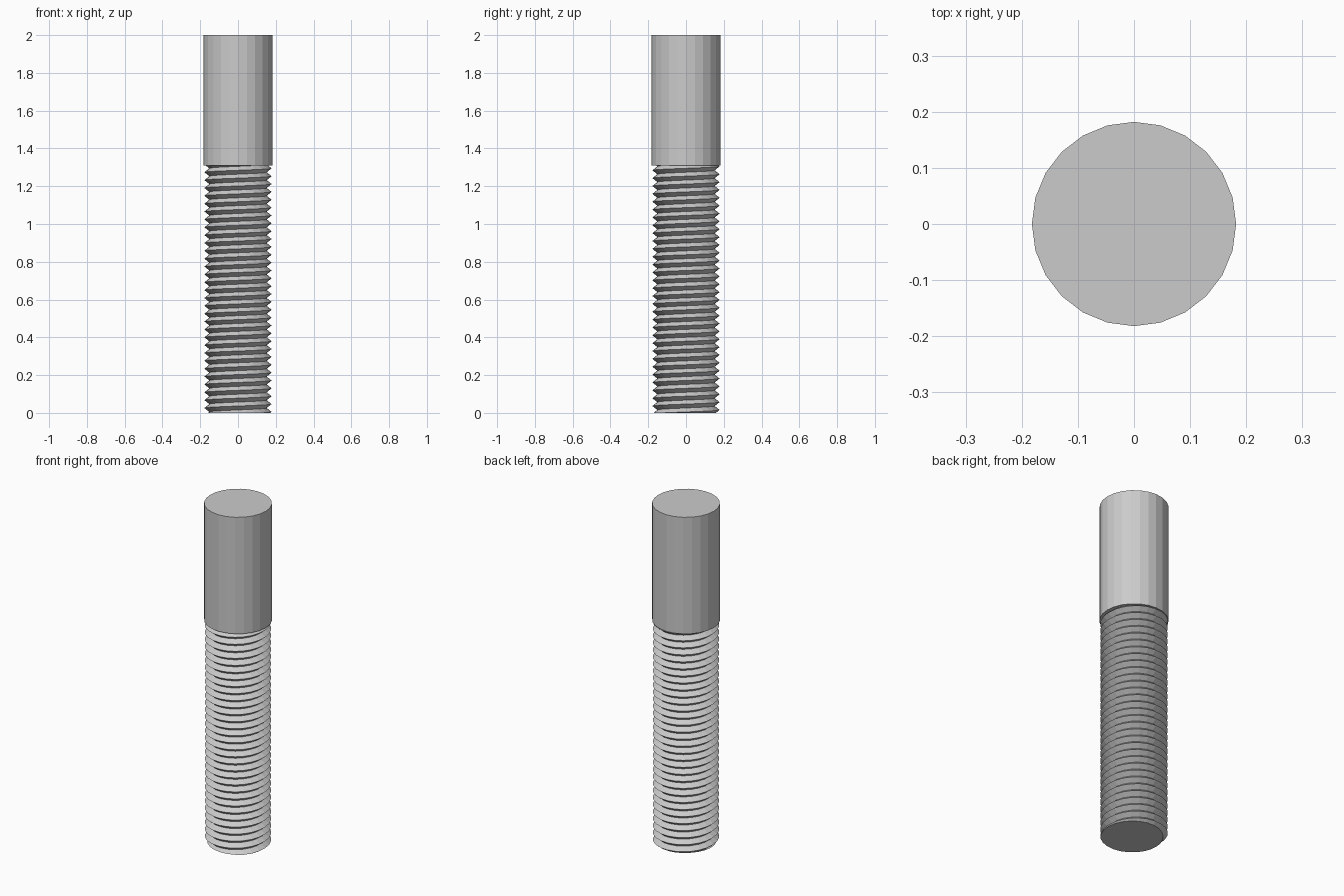
import bpy, bmesh, math

if "Cube" in bpy.data.objects:
    bpy.data.objects.remove(bpy.data.objects["Cube"])

SIDES = 24
SHANK_R, CREST_R, ROOT_R = 0.182, 0.178, 0.152
SPLIT, TOP = 1.31, 2.0
PITCH = 0.0416


def add_object(name, bm):
    bmesh.ops.recalc_face_normals(bm, faces=bm.faces)
    mesh = bpy.data.meshes.new(name)
    bm.to_mesh(mesh)
    bm.free()
    obj = bpy.data.objects.new(name, mesh)
    bpy.context.collection.objects.link(obj)
    return obj


# plain upper shank
bm = bmesh.new()
rings = []
for z in (SPLIT, TOP):
    rings.append([bm.verts.new((SHANK_R * math.cos(2 * math.pi * i / SIDES),
                                SHANK_R * math.sin(2 * math.pi * i / SIDES), z))
                  for i in range(SIDES)])
for i in range(SIDES):
    j = (i + 1) % SIDES
    bm.faces.new((rings[0][i], rings[0][j], rings[1][j], rings[1][i]))
bm.faces.new(rings[0][::-1])
bm.faces.new(rings[1])
add_object("shank", bm)

# right-hand V thread: alternate crest and root helices, crest at -45 degrees on z = 0
bm = bmesh.new()
rows = 2 * int(SPLIT / PITCH) + 10
grid = []
for k in range(rows):
    r = CREST_R if k % 2 == 0 else ROOT_R
    row = []
    for i in range(SIDES):
        a = 2 * math.pi * i / SIDES
        z = PITCH * ((k - 4) / 2 + i / SIDES + 0.125)
        row.append(bm.verts.new((r * math.cos(a), r * math.sin(a), z)))
    grid.append(row)
for k in range(rows - 3):
    for i in range(SIDES):
        # the last column joins the first one a full pitch higher
        n, up = (i + 1, 0) if i < SIDES - 1 else (0, 2)
        bm.faces.new((grid[k][i], grid[k + up][n], grid[k + 1 + up][n], grid[k + 1][i]))

# trim both ends flat and cap the base
for z, s in ((0.0, -1), (SPLIT, 1)):
    geom = bm.verts[:] + bm.edges[:] + bm.faces[:]
    cut = bmesh.ops.bisect_plane(bm, geom=geom, dist=1e-6, plane_co=(0, 0, z),
                                 plane_no=(0, 0, s), clear_outer=True)
    edges = [e for e in cut["geom_cut"] if isinstance(e, bmesh.types.BMEdge)]
    bmesh.ops.holes_fill(bm, edges=edges, sides=0)
add_object("threaded_rod", bm)
